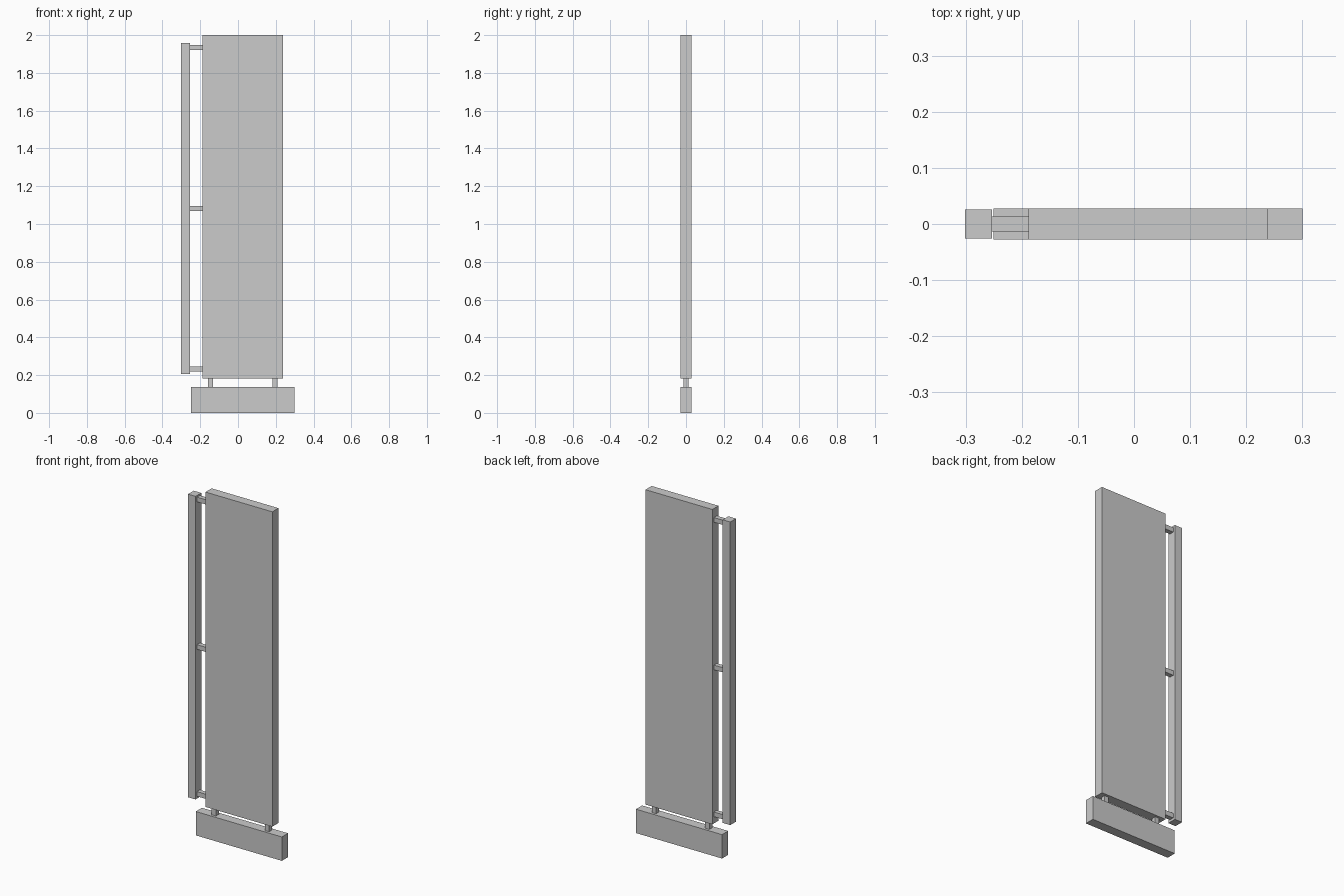
import bpy

if "Cube" in bpy.data.objects:
    bpy.data.objects.remove(bpy.data.objects["Cube"])


def box(name, x, y_half, z):
    """Axis-aligned box from x range, half depth and z range."""
    bpy.ops.mesh.primitive_cube_add(size=1)
    ob = bpy.context.object
    ob.name = name
    ob.location = ((x[0] + x[1]) / 2, 0, (z[0] + z[1]) / 2)
    ob.scale = (x[1] - x[0], 2 * y_half, z[1] - z[0])
    bpy.ops.object.transform_apply(location=True, rotation=False, scale=True)
    return ob


PEG = 0.0135  # half thickness of the square connectors

# Main upright panel and the base block
box("panel", (-0.188, 0.239), 0.028, (0.181, 2.0))
box("base", (-0.25, 0.30), 0.028, (0.0, 0.138))

# Slim vertical rail beside the panel
box("side_rail", (-0.301, -0.253), 0.026, (0.206, 1.957))

# Short pegs lifting the panel off the base
for i, x in enumerate((-0.145, 0.195)):
    box(f"base_peg_{i + 1}", (x - PEG, x + PEG), PEG, (0.138, 0.181))

# Brackets joining the rail to the panel
for i, z in enumerate((0.233, 1.082, 1.934)):
    box(f"rail_bracket_{i + 1}", (-0.253, -0.188), PEG, (z - PEG, z + PEG))
